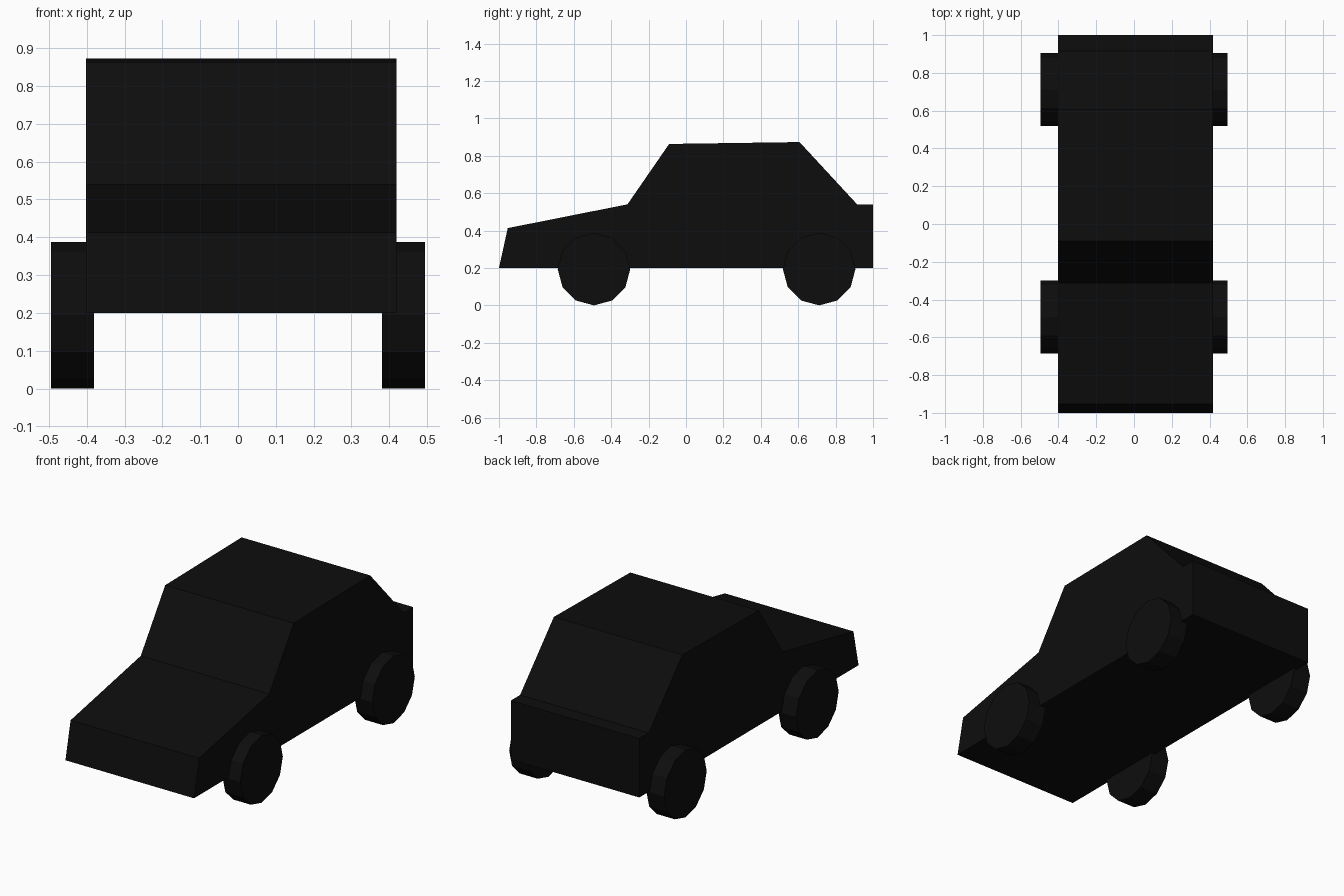
import bpy
import bmesh
import math

cube = bpy.data.objects.get("Cube")
if cube:
    bpy.data.objects.remove(cube, do_unlink=True)

# Single near-black paint
paint = bpy.data.materials.new("matte black")
paint.use_nodes = True
colour = (0.004, 0.004, 0.004, 1)
paint.diffuse_color = colour
paint.node_tree.nodes["Principled BSDF"].inputs["Base Color"].default_value = colour


def add_body(name, profile, x_min, x_max):
    """Extrude a side profile of (y, z) points across x."""
    mesh = bpy.data.meshes.new(name)
    bm = bmesh.new()
    face = bm.faces.new([bm.verts.new((x_min, y, z)) for y, z in profile])
    side = bmesh.ops.extrude_face_region(bm, geom=[face])
    moved = [v for v in side["geom"] if isinstance(v, bmesh.types.BMVert)]
    bmesh.ops.translate(bm, verts=moved, vec=(x_max - x_min, 0, 0))
    # Keep both side walls, closing the shell
    if not face.is_valid or len(bm.faces) < len(profile) + 2:
        bmesh.ops.holes_fill(bm, edges=bm.edges[:])
    bmesh.ops.recalc_face_normals(bm, faces=bm.faces[:])
    bm.to_mesh(mesh)
    bm.free()
    mesh.materials.append(paint)
    obj = bpy.data.objects.new(name, mesh)
    bpy.context.collection.objects.link(obj)


def add_wheel(name, x, y):
    bpy.ops.mesh.primitive_cylinder_add(
        vertices=12, radius=WHEEL_RADIUS, depth=WHEEL_WIDTH,
        location=(x, y, WHEEL_RADIUS), rotation=(0, math.pi / 2, 0))
    wheel = bpy.context.object
    wheel.name = name
    wheel.data.materials.append(paint)


# Body shell: bumper, bonnet, windscreen, roof, rear window, tail
add_body("car_body", [
    (-1, 0.2), (-0.953, 0.413), (-0.313, 0.54), (-0.09, 0.863),
    (0.607, 0.873), (0.915, 0.54), (1, 0.54), (1, 0.2),
], -0.402, 0.419)

# Four twelve-sided wheels
WHEEL_RADIUS = 0.194
WHEEL_WIDTH = 0.114
for end, y in (("front", -0.492), ("rear", 0.712)):
    for side, sign in (("left", 1), ("right", -1)):
        add_wheel(f"{end}_{side}_wheel", sign * 0.438, y)
